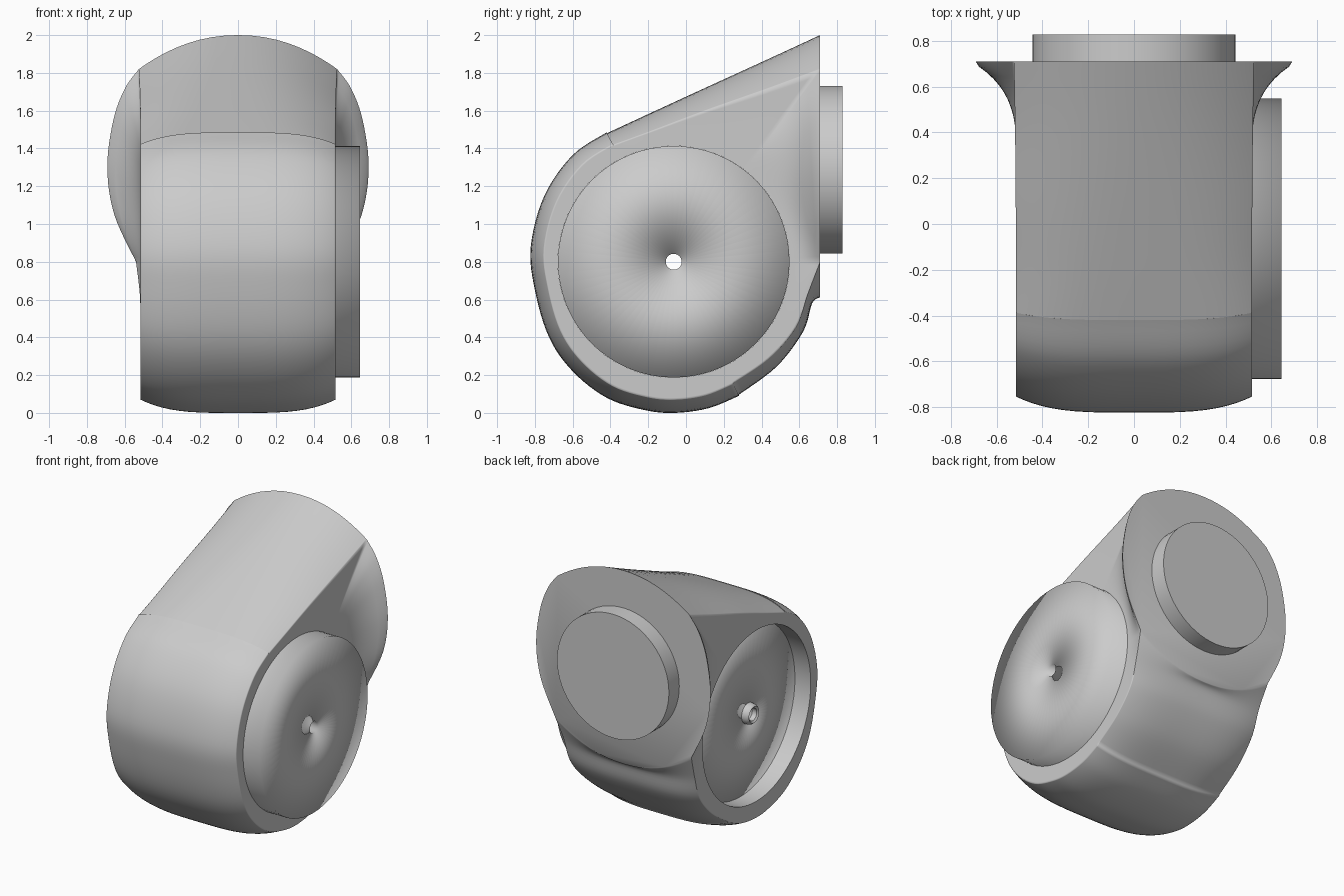
import bpy, bmesh, math
from mathutils import Vector

if "Cube" in bpy.data.objects:
    bpy.data.objects.remove(bpy.data.objects["Cube"])

grey = bpy.data.materials.new("plain_grey")
grey.diffuse_color = (0.6, 0.6, 0.6, 1)
grey.use_nodes = True
grey.node_tree.nodes["Principled BSDF"].inputs["Base Color"].default_value = grey.diffuse_color

CY, CZ, R, W = -0.065, 0.80, 0.613, 0.515    # drum axis, opening radius, half width


def finish(name, bm, angle=None):
    bmesh.ops.remove_doubles(bm, verts=bm.verts, dist=0.0005)
    bmesh.ops.recalc_face_normals(bm, faces=bm.faces)
    me = bpy.data.meshes.new(name)
    bm.to_mesh(me)
    bm.free()
    me.materials.append(grey)
    ob = bpy.data.objects.new(name, me)
    bpy.context.collection.objects.link(ob)
    bpy.ops.object.select_all(action='DESELECT')
    ob.select_set(True)
    bpy.context.view_layer.objects.active = ob
    if angle is None:
        bpy.ops.object.shade_smooth()
    else:
        bpy.ops.object.shade_smooth_by_angle(angle=math.radians(angle))
    return ob


def spline(keys, n):
    """Catmull-Rom through keys of any dimension."""
    out = []
    for i in range(len(keys) - 1):
        a, b, c, d = (keys[max(0, min(len(keys) - 1, i + k))] for k in (-1, 0, 1, 2))
        for j in range(n):
            t = j / n
            out.append([0.5 * (2*q + (r - p)*t + (2*p - 5*q + 4*r - s)*t*t
                               + (3*q - p - 3*r + s)*t**3) for p, q, r, s in zip(a, b, c, d)])
    return out + [list(keys[-1])]


def inset(y, z, d=0.07):
    v = Vector((CY - y, CZ - z)).normalized() * d
    return (y, z, y + v.x, z + v.y, W, 3.6)


# centre line y, z / side edge y, z / half width / roundness of the arch
hood = [(0.71, 2.0, 0.71, 1.82, 0.525, 2.1), (0.45, 1.88, 0.44, 1.72, 0.52, 2.2),
        (0.1, 1.72, 0.1, 1.60, 0.517, 2.5), (-0.2, 1.582, -0.19, 1.49, W, 3.0),
        inset(-0.42, 1.48)]
front = [inset(*p) for p in [
    (-0.42, 1.485), (-0.60, 1.365), (-0.75, 1.15), (-0.822, 0.88), (-0.80, 0.65),
    (-0.725, 0.40), (-0.60, 0.22), (-0.42, 0.08), (-0.22, 0.015), (-0.06, 0.0),
    (0.12, 0.025), (0.28, 0.09)]]
rear = [inset(0.28, 0.096), inset(0.48, 0.245, 0.06), inset(0.62, 0.43, 0.045),
        (0.668, 0.58, 0.645, 0.63, 0.52, 2.8), (0.71, 0.612, 0.71, 0.80, 0.54, 2.1)]
strip = spline(hood, 5) + spline(front, 6) + spline(rear, 6)
rim = spline([(0.525, 1.82), (0.60, 1.715), (0.66, 1.55), (0.692, 1.3),
              (0.655, 1.05), (0.54, 0.80)], 6)

# housing: arched outer band, side walls flaring to the rear rim, flat rear plate
bm = bmesh.new()
N, M = 12, 12
rows = []
for y, z, ey, ez, ex, p in strip:
    row = []
    for j in range(-N, N + 1):
        s = math.sin(j / N * math.pi / 2)
        k = abs(s) ** p
        row.append(bm.verts.new((ex * s, y + (ey - y) * k, z + (ez - z) * k)))
    rows.append(row)
for a, b in zip(rows, rows[1:]):
    for j in range(2 * N):
        bm.faces.new((a[j], a[j + 1], b[j + 1], b[j]))

plate = [list(rows[0]), [], list(rows[-1])[::-1], []]
for side, col in ((1, 2 * N), (-1, 0)):
    arc = [bm.verts.new((side * x, 0.71, z)) for x, z in rim[1:-1]]
    plate[1 if side > 0 else 3] = arc if side > 0 else arc[::-1]
    edge = [r[col] for r in rows] + arc[::-1]
    rays = []
    for v in edge:
        d = Vector((v.co.y - CY, v.co.z - CZ)).normalized() * R
        q = Vector((side * W, CY + d.x, CZ + d.y))
        ray = [v]
        for m in range(M - 1, -1, -1):
            t = m / M
            c = q.lerp(v.co, t)
            c.x = side * W + (v.co.x - side * W) * min(1, t * 1.05) ** 2.15
            ray.append(bm.verts.new(c))
        ray.append(bm.verts.new((side * 0.36, q.y, q.z)))
        rays.append(ray)
    for a, b in zip(rays, rays[1:] + rays[:1]):
        for m in range(M + 1):
            bm.faces.new((a[m], a[m + 1], b[m + 1], b[m]))
bm.faces.new(sum(plate, []))
finish("housing", bm, 75)


def lathe(name, profile, origin, axis, n=64, angle=None):
    """Revolve (along, radius) points round the x or y axis."""
    bm = bmesh.new()
    rings = []
    for h, r in profile:
        ring = []
        for i in range(n):
            a = 2 * math.pi * i / n
            u, v = r * math.cos(a), r * math.sin(a)
            co = (h, u, v) if axis == 'x' else (u, h, v)
            ring.append(bm.verts.new(Vector(co) + Vector(origin)))
        rings.append(ring)
    for a, b in zip(rings, rings[1:]):
        for i in range(n):
            k = (i + 1) % n
            bm.faces.new((a[i], a[k], b[k], b[i]))
    if profile[0] != profile[-1]:
        bm.faces.new(rings[0])
        bm.faces.new(rings[-1])
    return finish(name, bm, angle)


# drum through the housing, proud on the right, recessed cone on the left, with a bore
lathe("drum", [(-0.45, 0.042), (-0.39, 0.613), (0.645, 0.613), (0.645, 0.042), (-0.45, 0.042)],
      (0, CY, CZ), 'x')
# small hub ring in the left recess
lathe("hub", [(-0.43, 0.075), (-0.48, 0.07), (-0.495, 0.058), (-0.485, 0.044),
              (-0.43, 0.044), (-0.43, 0.075)], (0, CY, CZ), 'x', 24, 50)
# round outlet plug on the rear plate
lathe("rear_plug", [(0.70, 0.444), (0.828, 0.444), (0.828, 0.02)], (0, 0, 1.287), 'y', 64, 60)
